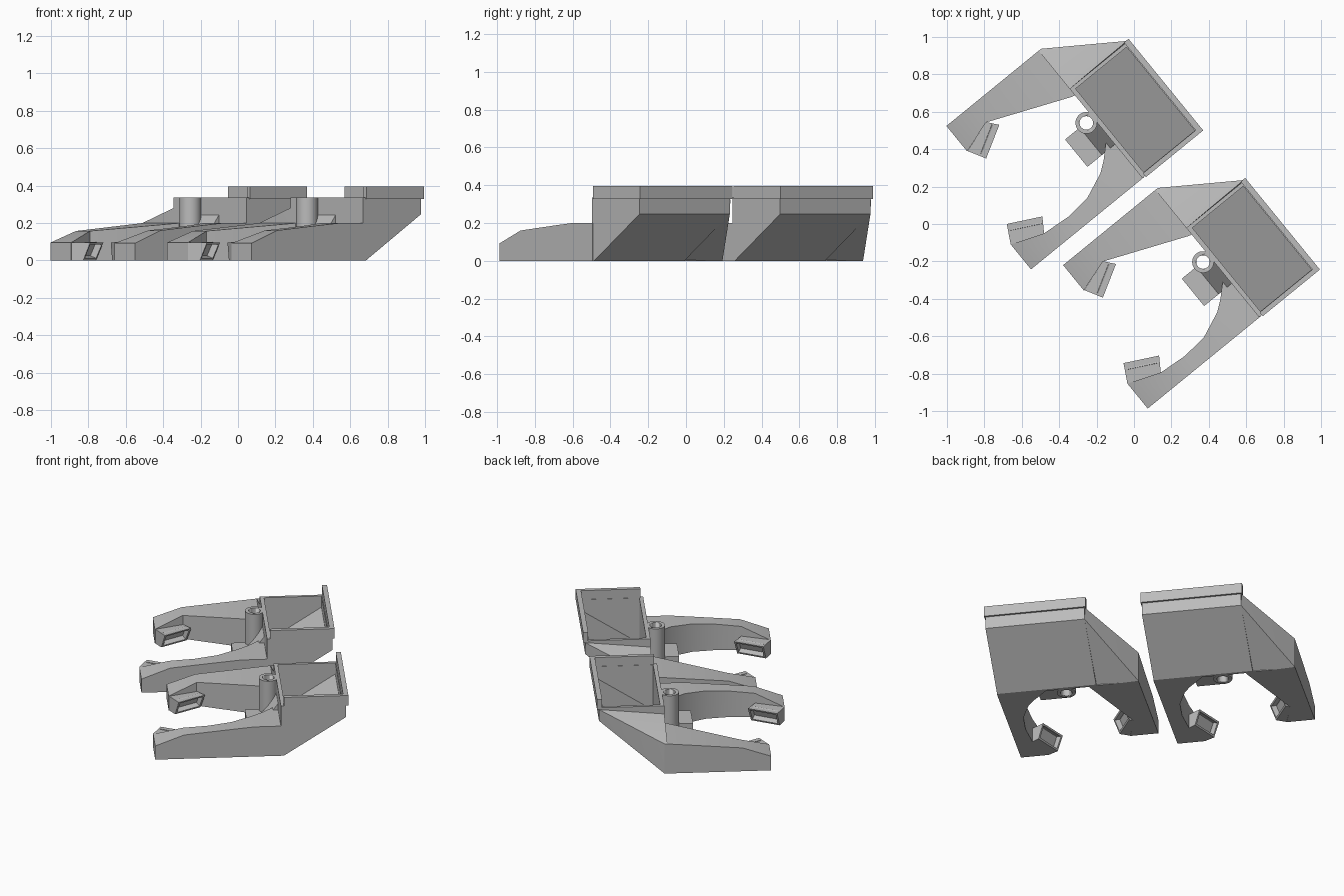
import bpy, bmesh, math
from mathutils import Vector

if "Cube" in bpy.data.objects:
    bpy.data.objects.remove(bpy.data.objects["Cube"])

U = Vector((0.775, 0.632, 0))    # lengthwise direction of a part (towards the tray back)
V = Vector((0.632, -0.775, 0))   # sideways direction
OFFSETS = [Vector((0, 0, 0)), Vector((0.624, -0.744, 0))]
shift = OFFSETS[0]

grey = bpy.data.materials.new("plain grey")
grey.diffuse_color = (0.5, 0.5, 0.5, 1)
grey.use_nodes = True
grey.node_tree.nodes["Principled BSDF"].inputs["Base Color"].default_value = grey.diffuse_color


def pt(a, b, z):
    return U * a + V * b + shift + Vector((0, 0, z))


def finish(name, bm, smooth=False):
    bmesh.ops.recalc_face_normals(bm, faces=bm.faces[:])
    me = bpy.data.meshes.new(name)
    bm.to_mesh(me)
    bm.free()
    ob = bpy.data.objects.new(name, me)
    me.materials.append(grey)
    bpy.context.collection.objects.link(ob)
    if smooth:
        bpy.ops.object.select_all(action='DESELECT')
        ob.select_set(True)
        bpy.context.view_layer.objects.active = ob
        bpy.ops.object.shade_smooth_by_angle(angle=math.radians(30))
    return ob


def loft(name, sections, smooth=False):
    """Closed solid through equal-length rings of (a, b, z) points."""
    bm = bmesh.new()
    rings = [[bm.verts.new(pt(*p)) for p in s] for s in sections]
    n = len(rings[0])
    for r, s in zip(rings, rings[1:]):
        for i in range(n):
            j = (i + 1) % n
            bm.faces.new((r[i], r[j], s[j], s[i]))
    bm.faces.new(rings[0])
    bm.faces.new(rings[-1][::-1])
    return finish(name, bm, smooth)


def extrude_side(name, profile, b0, b1):
    return loft(name, [[(a, b, z) for a, z in profile] for b in (b0, b1)])


def box(name, a0, a1, b0, b1, z0, z1):
    return extrude_side(name, [(a0, z0), (a1, z0), (a1, z1), (a0, z1)], b0, b1)


def tube(name, a, b, r, z0, z1, n=32):
    ring = [(a + r * math.cos(t), b + r * math.sin(t))
            for t in (2 * math.pi * i / n for i in range(n))]
    return loft(name, [[(x, y, z) for x, y in ring] for z in (z0, z1)], True)


def cut(ob, cutter):
    m = ob.modifiers.new("cut", 'BOOLEAN')
    m.operation = 'DIFFERENCE'
    m.solver = 'EXACT'
    m.object = cutter
    bpy.context.view_layer.objects.active = ob
    bpy.ops.object.modifier_apply(modifier=m.name)


def remove(ob):
    bpy.data.objects.remove(ob, do_unlink=True)


def arm(name, stations):
    """Stations: (a, outer b, inner b, top z)."""
    loft(name, [[(a, bo, 0), (a, bi, 0), (a, bi, z), (a, bo, z)]
                for a, bo, bi, z in stations], True)


def hook(name, root0, end0, end1, root1, top=0.095):
    """Block with an undercut end face that holds a rectangular socket."""
    def under(e, r):
        d = Vector(r) - Vector(e)
        e2 = Vector(e) + d.normalized() * 0.04
        return (e2.x, e2.y, 0.0)
    bm = bmesh.new()
    low = [bm.verts.new(pt(*p)) for p in
           ((*root0, 0), under(end0, root0), under(end1, root1), (*root1, 0))]
    up = [bm.verts.new(pt(*p, top)) for p in (root0, end0, end1, root1)]
    faces = [bm.faces.new(low), bm.faces.new(up[::-1])]
    for i in range(4):
        j = (i + 1) % 4
        faces.append(bm.faces.new((low[i], up[i], up[j], low[j])))
    bmesh.ops.recalc_face_normals(bm, faces=bm.faces[:])
    end = faces[3]
    bm.normal_update()
    inward = -end.normal.copy()
    bmesh.ops.inset_region(bm, faces=[end], thickness=0.017)
    res = bmesh.ops.extrude_face_region(bm, geom=[end])
    bmesh.ops.translate(bm, vec=inward * 0.035,
                        verts=[g for g in res['geom'] if isinstance(g, bmesh.types.BMVert)])
    if end.is_valid:
        bmesh.ops.delete(bm, geom=[end], context='FACES')
    finish(name, bm)


for shift in OFFSETS:
    # hollow tray body with a sloping underside and parallel floor
    body = extrude_side("tray_body", [(0.19, 0), (0.21, 0), (0.59, 0.247),
                                      (0.59, 0.335), (0.19, 0.335)], -0.778, -0.162)
    pocket = extrude_side("pocket_cutter", [(0.215, 0.03), (0.567, 0.26),
                                            (0.567, 0.5), (0.215, 0.5)], -0.758, -0.182)
    cut(body, pocket)
    remove(pocket)

    # L-shaped raised rail
    box("back_rail", 0.572, 0.603, -0.786, -0.154, 0.327, 0.395)
    box("side_rail", 0.208, 0.572, -0.180, -0.154, 0.327, 0.395)

    # flank blending the wide arm root into the narrow tray
    bm = bmesh.new()
    for p in ((0.2, -1.04, 0), (0.207, -1.04, 0), (0.207, -1.04, 0.2), (0.19, -1.04, 0.2),
              (0.19, -0.778, 0), (0.19, -0.778, 0.28),
              (0.59, -0.778, 0.247), (0.59, -0.782, 0.325)):
        bm.verts.new(pt(*p))
    bmesh.ops.convex_hull(bm, input=bm.verts[:])
    finish("flank", bm, True)

    # arms
    arm("left_arm", [(-0.446, -1.04, -0.865, 0.095), (-0.27, -1.04, -0.921, 0.157),
                     (0.174, -1.04, -0.736, 0.198), (0.2, -1.04, -0.73, 0.2)])
    arm("right_arm", [(-0.58, -0.16, -0.332, 0.092), (-0.404, -0.16, -0.265, 0.16),
                      (-0.246, -0.16, -0.252, 0.175), (-0.105, -0.16, -0.266, 0.188),
                      (0.031, -0.16, -0.323, 0.2), (0.09, -0.16, -0.367, 0.2),
                      (0.133, -0.16, -0.408, 0.2), (0.2, -0.16, -0.47, 0.2)])

    # socketed hooks at the arm tips
    hook("left_hook", (-0.443, -0.865), (-0.391, -0.771), (-0.223, -0.866), (-0.268, -0.922))
    hook("right_hook", (-0.58, -0.332), (-0.527, -0.43), (-0.354, -0.341), (-0.404, -0.265))

    # pierced post and the small step beside it
    post = tube("post", 0.144, -0.58, 0.058, 0.0, 0.335)
    step = extrude_side("step", [(0, 0.05), (0.195, 0.05), (0.195, 0.25),
                                 (0.1, 0.12), (0, 0.12)], -0.583, -0.394)
    bore = tube("bore_cutter", 0.144, -0.58, 0.036, -0.1, 0.5)
    cut(post, bore)
    cut(step, bore)
    remove(bore)
